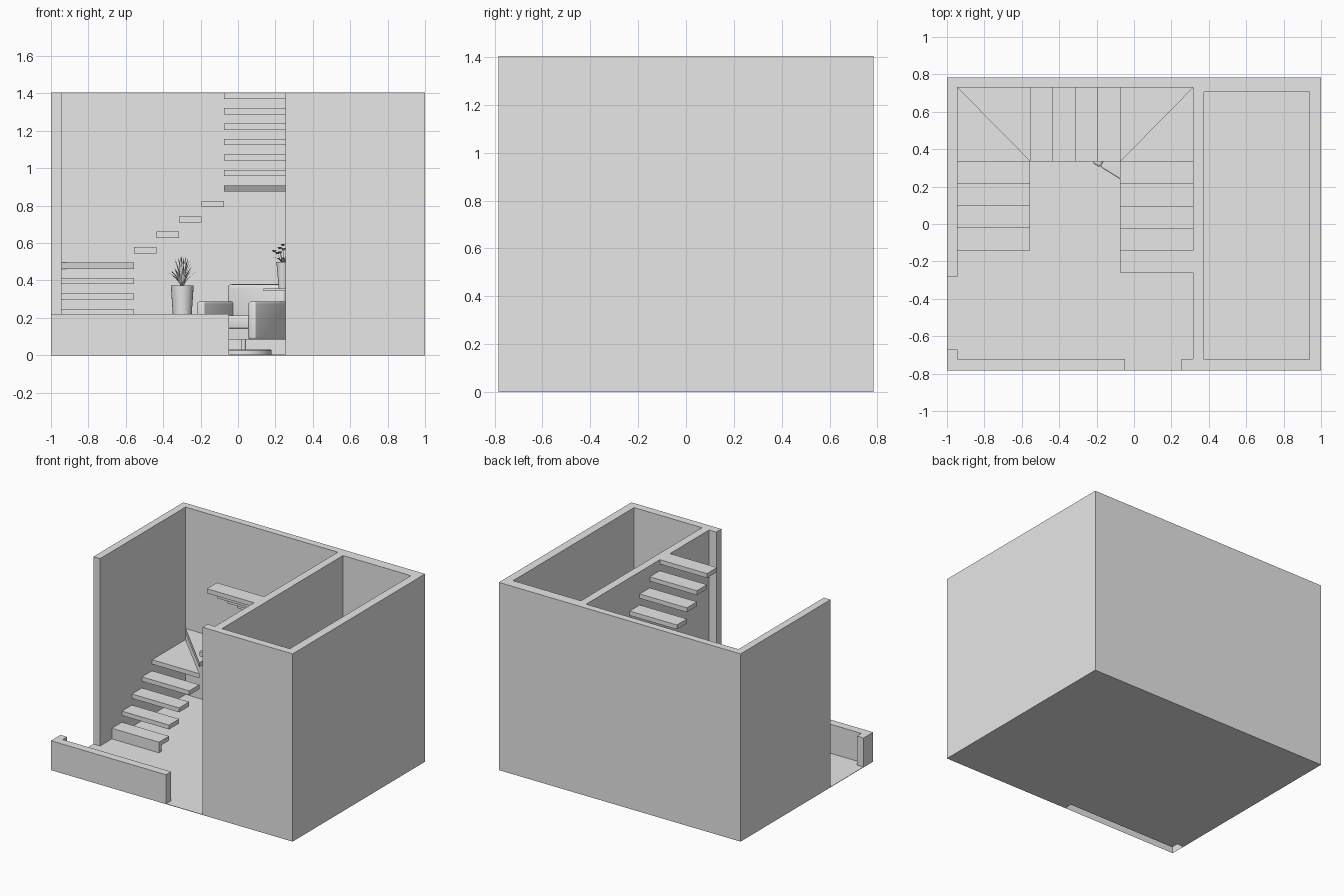
import bpy, bmesh, math, random
from mathutils import Vector, Matrix

random.seed(4)
if "Cube" in bpy.data.objects:
    bpy.data.objects.remove(bpy.data.objects["Cube"], do_unlink=True)

grey = bpy.data.materials.new("plain_grey")
grey.use_nodes = True
grey.diffuse_color = (0.8, 0.8, 0.8, 1)
grey.node_tree.nodes["Principled BSDF"].inputs["Base Color"].default_value = (0.8, 0.8, 0.8, 1)


def finish(name, bm, smooth=False):
    bmesh.ops.recalc_face_normals(bm, faces=bm.faces)
    mesh = bpy.data.meshes.new(name)
    bm.to_mesh(mesh)
    bm.free()
    mesh.materials.append(grey)
    obj = bpy.data.objects.new(name, mesh)
    bpy.context.collection.objects.link(obj)
    if smooth:
        bpy.ops.object.select_all(action='DESELECT')
        obj.select_set(True)
        bpy.context.view_layer.objects.active = obj
        bpy.ops.object.shade_smooth_by_angle(angle=math.radians(40))
    return obj


def prism(name, outline, z0, z1, open_bottom=False):
    """Extrude a plan outline upward from z0 to z1."""
    bm = bmesh.new()
    low = [bm.verts.new((x, y, z0)) for x, y in outline]
    high = [bm.verts.new((x, y, z1)) for x, y in outline]
    n = len(outline)
    for i in range(n):
        j = (i + 1) % n
        bm.faces.new((low[i], low[j], high[j], high[i]))
    bm.faces.new(high)
    if not open_bottom:
        bm.faces.new(low[::-1])
    return finish(name, bm)


def rect(x0, x1, y0, y1):
    return [(x0, y0), (x1, y0), (x1, y1), (x0, y1)]


def box(name, x0, x1, y0, y1, z0, z1, bevel=0.0):
    bm = bmesh.new()
    size = Matrix.Diagonal((x1 - x0, y1 - y0, z1 - z0, 1))
    centre = Matrix.Translation(((x0 + x1) / 2, (y0 + y1) / 2, (z0 + z1) / 2))
    bmesh.ops.create_cube(bm, size=1, matrix=centre @ size)
    if bevel:
        bmesh.ops.bevel(bm, geom=bm.edges[:], offset=bevel, segments=3,
                        profile=0.5, affect='EDGES')
    return finish(name, bm, bevel > 0)


def lathe(name, profile, x, y, sides=24):
    """Revolve (radius, z) points around a vertical axis."""
    bm = bmesh.new()
    rings = []
    for r, z in profile:
        rings.append([bm.verts.new((x + r * math.cos(a), y + r * math.sin(a), z))
                      for a in (math.tau * i / sides for i in range(sides))])
    for a, b in zip(rings, rings[1:]):
        for i in range(sides):
            j = (i + 1) % sides
            bm.faces.new((a[i], a[j], b[j], b[i]))
    bm.faces.new(rings[0][::-1])
    bm.faces.new(rings[-1])
    return finish(name, bm, True)


def blade(bm, base, angle, reach, rise, width, droop, steps=5):
    """Add one curved, pointed leaf to a bmesh."""
    out = Vector((math.cos(angle), math.sin(angle), 0))
    side = Vector((-out.y, out.x, 0))
    rows = []
    for i in range(steps + 1):
        t = i / steps
        p = Vector(base) + out * reach * t ** 1.4
        p.z += rise * t - droop * t ** 3
        w = width * (0.6 + t) * (1 - t) + 0.0005
        rows.append([bm.verts.new(p + side * w), bm.verts.new(p - side * w)])
    for a, b in zip(rows, rows[1:]):
        bm.faces.new((a[0], a[1], b[1], b[0]))


# Building shell: tall walls with an open shaft
H, Y = 1.404, 0.783
IN_L, IN_R, IN_B, IN_F = -0.945, 0.315, 0.73, -0.722
walls = prism("tall_walls", [
    (-1, Y), (-1, -0.28), (IN_L, -0.28), (IN_L, IN_B), (IN_R, IN_B), (IN_R, IN_F),
    (0.255, IN_F), (0.255, -Y), (1, -Y), (1, Y)], 0, H)
cutter = box("shaft_cutter", 0.375, 0.937, -0.725, 0.705, 0.01, H + 0.2)
cutter.hide_render = True
cut = walls.modifiers.new("shaft", 'BOOLEAN')
cut.operation, cut.object, cut.solver = 'DIFFERENCE', cutter, 'EXACT'
bpy.context.view_layer.objects.active = walls
bpy.ops.object.modifier_apply(modifier="shaft")
bpy.data.objects.remove(cutter, do_unlink=True)

# Low front wall, hollow underneath, and the thin floor
prism("low_front_wall", [(-1, -Y), (-0.047, -Y), (-0.047, IN_F), (IN_L, IN_F),
                         (IN_L, -0.67), (-1, -0.67)], 0, 0.22, open_bottom=True)
prism("floor", [(IN_L, IN_F), (-0.047, IN_F), (-0.047, -Y), (0.255, -Y), (0.255, IN_F),
                (IN_R, IN_F), (IN_R, IN_B), (IN_L, IN_B), (IN_L, -0.28), (-1, -0.28),
                (-1, -0.67), (IN_L, -0.67)], 0, 0.003)

# Staircase: two straight flights, a back flight and two winder corners
A, B, C = -0.555, -0.075, 0.335
GO = 0.119
plans = [rect(IN_L, A, C - GO * (4 - i), C - GO * (3 - i)) for i in range(4)]
plans += [[(IN_L, C), (A, C), (IN_L, IN_B)], [(IN_L, IN_B), (A, C), (A, IN_B)]]
plans += [rect(A + 0.12 * i, A + 0.12 * (i + 1), C, IN_B) for i in range(4)]
plans += [[(B, C), (IN_R, IN_B), (B, IN_B)], [(B, C), (IN_R, C), (IN_R, IN_B)]]
plans += [rect(B, IN_R, C - GO * (i + 1), C - GO * i) for i in range(5)]
RISE = H / len(plans)
for i, plan in enumerate(plans):
    top = RISE * (i + 1)
    prism(f"stair_tread_{i + 1}", plan, top - 0.033, top)
box("first_riser", IN_L, A, C - GO * 4, C - GO * 4 + 0.03, 0, RISE - 0.033)

# Swivel armchair, built square and then turned
W, D = 0.37, 0.37
chair = [
    box("chair_left_arm", 0, 0.047, 0, D - 0.02, 0.085, 0.287, 0.012),
    box("chair_right_arm", W - 0.047, W, 0, D - 0.02, 0.085, 0.287, 0.012),
    box("chair_body", 0.045, W - 0.045, 0.012, D - 0.02, 0.085, 0.143),
    box("chair_seat_cushion", 0.047, W - 0.047, 0.004, D - 0.07, 0.143, 0.212, 0.01),
    box("chair_back", 0.005, W - 0.005, D - 0.075, D, 0.09, 0.38, 0.02),
    lathe("chair_stem", [(0.012, 0.025), (0.012, 0.09)], W / 2, 0.18, 16),
    lathe("chair_base", [(0.15, 0.003), (0.15, 0.025), (0.145, 0.03)], W / 2, 0.18, 32)]
turn = Matrix.Translation((-0.222, 0.327, 0)) @ Matrix.Rotation(math.radians(-32), 4, 'Z')
for part in chair:
    part.matrix_world = turn

# Potted plant below the back flight
PX, PY = -0.298, 0.53
lathe("plant_pot", [(0.036, 0.003), (0.061, 0.372), (0.054, 0.372), (0.052, 0.355)], PX, PY)
bm = bmesh.new()
for i in range(26):
    lift = random.uniform(0.3, 1)
    blade(bm, (PX, PY, 0.355), i * 2.4, 0.085 * (1.15 - lift * 0.75),
          0.06 + 0.125 * lift, 0.012, 0.03 * (1 - lift))
finish("plant_leaves", bm)

# Side table against the shaft wall, with a vase of flowers
TX, TY = 0.225, 0.12
box("table_top", TX - 0.088, TX + 0.085, TY - 0.085, TY + 0.085, 0.345, 0.358)
box("table_leg", 0.275, 0.29, TY - 0.03, TY + 0.03, 0.015, 0.345)
box("table_foot", 0.26, 0.31, TY - 0.085, TY + 0.085, 0.003, 0.015)
VX = 0.24
lathe("vase", [(0.022, 0.358), (0.026, 0.4), (0.034, 0.49), (0.036, 0.5),
               (0.031, 0.5), (0.026, 0.47)], VX, TY)
bm = bmesh.new()
for i in range(9):
    a = i * 2.4
    r = 0.07 * math.sqrt(i / 9)
    head = (VX + r * math.cos(a), TY + r * math.sin(a), 0.585 - 0.05 * r / 0.07)
    blade(bm, (VX, TY, 0.47), a, r, head[2] - 0.47, 0.003, 0)
    for k in range(6):
        blade(bm, head, k * math.tau / 6, 0.026, 0.022, 0.012, 0.012, 3)
for i in range(6):
    blade(bm, (VX, TY, 0.49), i * math.tau / 6 + 0.5, 0.07, 0.06, 0.014, 0.03)
finish("flowers", bm)
